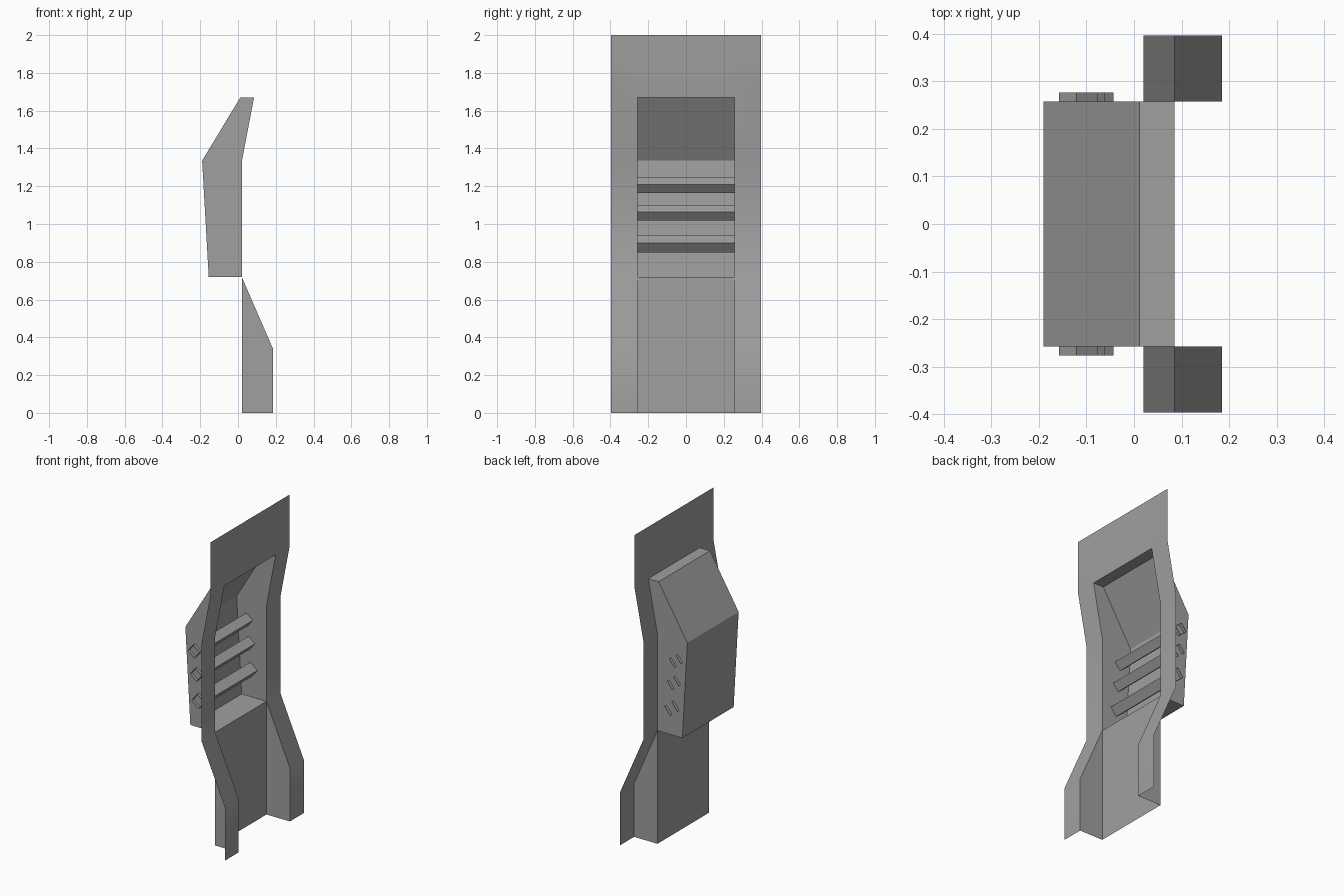
import bpy, math

cube = bpy.data.objects.get("Cube")
if cube:
    bpy.data.objects.remove(cube, do_unlink=True)

gray = bpy.data.materials.new("plain gray")
gray.use_nodes = True
gray.diffuse_color = (0.35, 0.35, 0.35, 1)
gray.node_tree.nodes["Principled BSDF"].inputs["Base Color"].default_value = (0.35, 0.35, 0.35, 1)

INNER, OUTER, VENT = 0.258, 0.397, 0.277


def make(name, verts, faces):
    """Build a sheet-metal part with smooth shallow bends and sharp corners."""
    mesh = bpy.data.meshes.new(name)
    mesh.from_pydata(verts, [], faces)
    mesh.materials.append(gray)
    obj = bpy.data.objects.new(name, mesh)
    bpy.context.collection.objects.link(obj)
    bpy.ops.object.select_all(action="DESELECT")
    obj.select_set(True)
    bpy.context.view_layer.objects.active = obj
    bpy.ops.object.shade_smooth_by_angle(angle=math.radians(30))
    return obj


def sweep(profile, ys, keep=lambda row, col: True):
    """Sweep an (x, z) profile across the given y positions."""
    n = len(ys)
    verts = [(x, y, z) for x, z in profile for y in ys]
    faces = [(r * n + c, (r + 1) * n + c, (r + 1) * n + c + 1, r * n + c + 1)
             for r in range(len(profile) - 1) for c in range(n - 1) if keep(r, c)]
    return verts, faces


def niche(name, profile, swept):
    """Sweep the first points of a profile and close both sides with the whole outline."""
    verts, faces = sweep(profile, (-INNER, INNER), lambda r, c: r < swept - 1)
    count = len(profile)
    faces.append([2 * i + 1 for i in range(count)])
    faces.append([2 * i for i in reversed(range(count))])
    return make(name, verts, faces)


# Bent face plate: solid header, then a strip down each side
plate = [(0.085, 2), (0.085, 1.67), (0.02, 1.33), (0.02, 0.72), (0.185, 0.34), (0.185, 0)]
make("face_plate", *sweep(plate, (-OUTER, -INNER, INNER, OUTER),
                          lambda row, col: row == 0 or col != 1))

# Upper recess: roof, sloped back, back, floor and side walls
niche("upper_recess", [(0.085, 1.67), (0.012, 1.67), (-0.19, 1.335),
                       (-0.155, 0.72), (0.02, 0.72), (0.02, 1.33)], 5)

# Lower recess: flat back panel with a tapered wall on each side
niche("lower_recess", [(0.02, 0.72), (0.02, 0), (0.185, 0), (0.185, 0.34)], 2)

# Open square tubes running through the recess walls
for name, x, z, radius in (("lower", -0.088, 0.895, 0.045),
                           ("middle", -0.102, 1.06, 0.041),
                           ("upper", -0.117, 1.205, 0.041)):
    ring = [(x + radius * math.cos(a), z + radius * math.sin(a))
            for a in (math.radians(6) - k * math.pi / 2 for k in range(5))]
    make(name + "_crossbar", *sweep(ring, (-VENT, VENT)))
